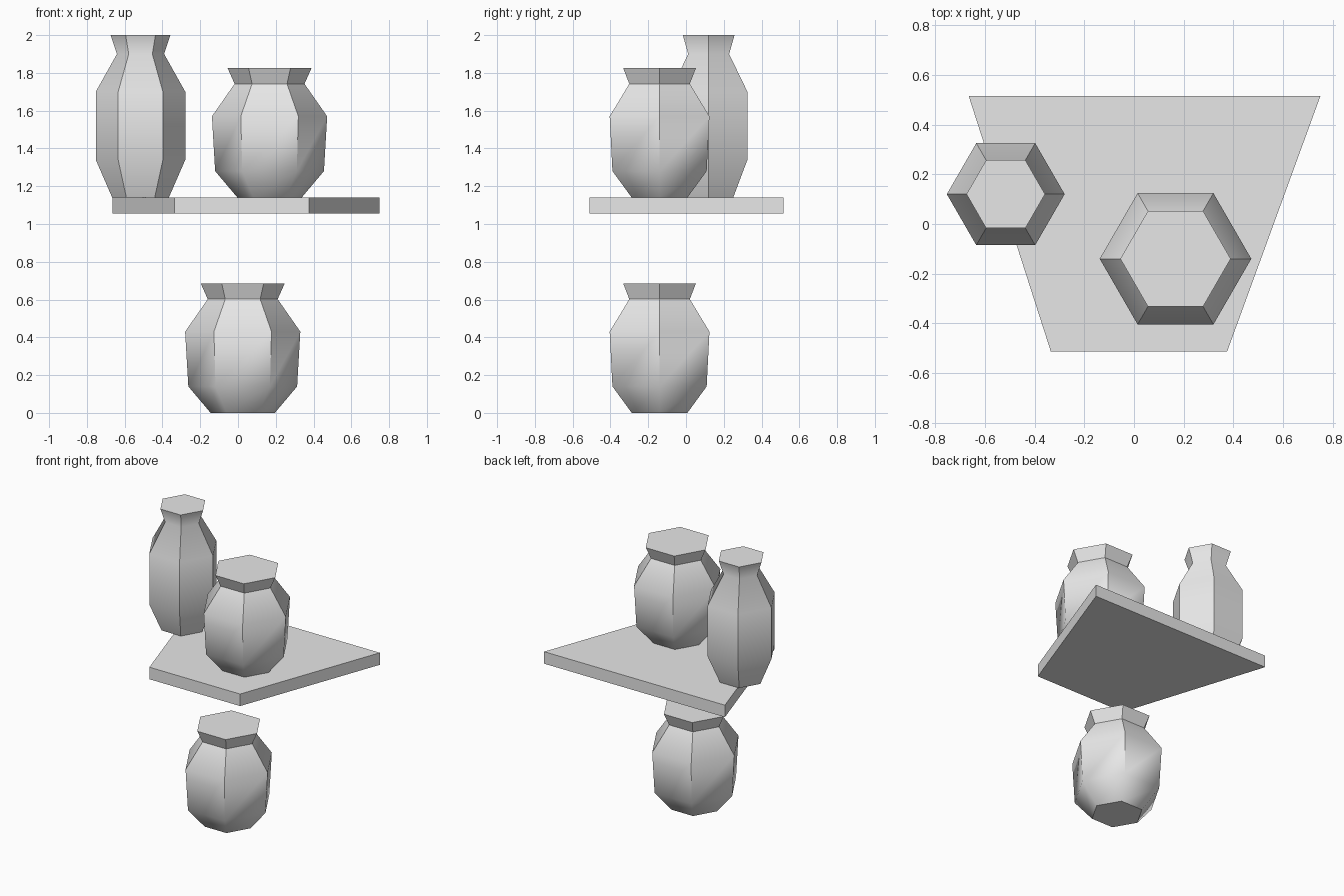
import bpy
import bmesh
import math

cube = bpy.data.objects.get("Cube")
if cube:
    bpy.data.objects.remove(cube, do_unlink=True)

grey = bpy.data.materials.new("plain grey")
grey.use_nodes = True
colour = (0.8, 0.8, 0.8, 1)
grey.diffuse_color = colour
grey.node_tree.nodes["Principled BSDF"].inputs["Base Color"].default_value = colour


def loft(name, rings, smooth=False):
    """Closed solid through stacked rings of matching point counts."""
    bm = bmesh.new()
    loops = [[bm.verts.new(p) for p in ring] for ring in rings]
    n = len(loops[0])
    for low, high in zip(loops, loops[1:]):
        for i in range(n):
            j = (i + 1) % n
            bm.faces.new((low[i], low[j], high[j], high[i]))
    bm.faces.new(loops[0][::-1])
    bm.faces.new(loops[-1])
    bmesh.ops.recalc_face_normals(bm, faces=bm.faces[:])
    mesh = bpy.data.meshes.new(name)
    bm.to_mesh(mesh)
    bm.free()
    mesh.materials.append(grey)
    obj = bpy.data.objects.new(name, mesh)
    bpy.context.collection.objects.link(obj)
    if smooth:
        bpy.ops.object.select_all(action='DESELECT')
        obj.select_set(True)
        bpy.context.view_layer.objects.active = obj
        bpy.ops.object.shade_smooth_by_angle(angle=math.radians(49))
    return obj


def hex_jar(name, centre, profile):
    """Six-sided vessel from (radius, height) pairs, corners along x."""
    cx, cy, cz = centre
    rings = [[(cx + r * math.cos(math.tau * k / 6),
               cy + r * math.sin(math.tau * k / 6), cz + z) for k in range(6)]
             for r, z in profile]
    return loft(name, rings, smooth=True)


# Trapezoid shelf
outline = [(-0.335, -0.512), (0.375, -0.512), (0.75, 0.515), (-0.665, 0.515)]
loft("shelf", [[(x, y, z) for x, y in outline] for z in (1.055, 1.14)])

# Two matching round pots, one on the shelf and one below
pot = [(0.17, 0), (0.288, 0.14), (0.305, 0.43), (0.185, 0.602), (0.222, 0.685)]
hex_jar("upper_pot", (0.167, -0.14, 1.14), pot)
hex_jar("lower_pot", (0.025, -0.14, 0), pot)

# Tall vase at the shelf edge
vase = [(0.15, 0), (0.237, 0.2), (0.237, 0.56), (0.125, 0.76), (0.158, 0.86)]
hex_jar("tall_vase", (-0.516, 0.12, 1.14), vase)
